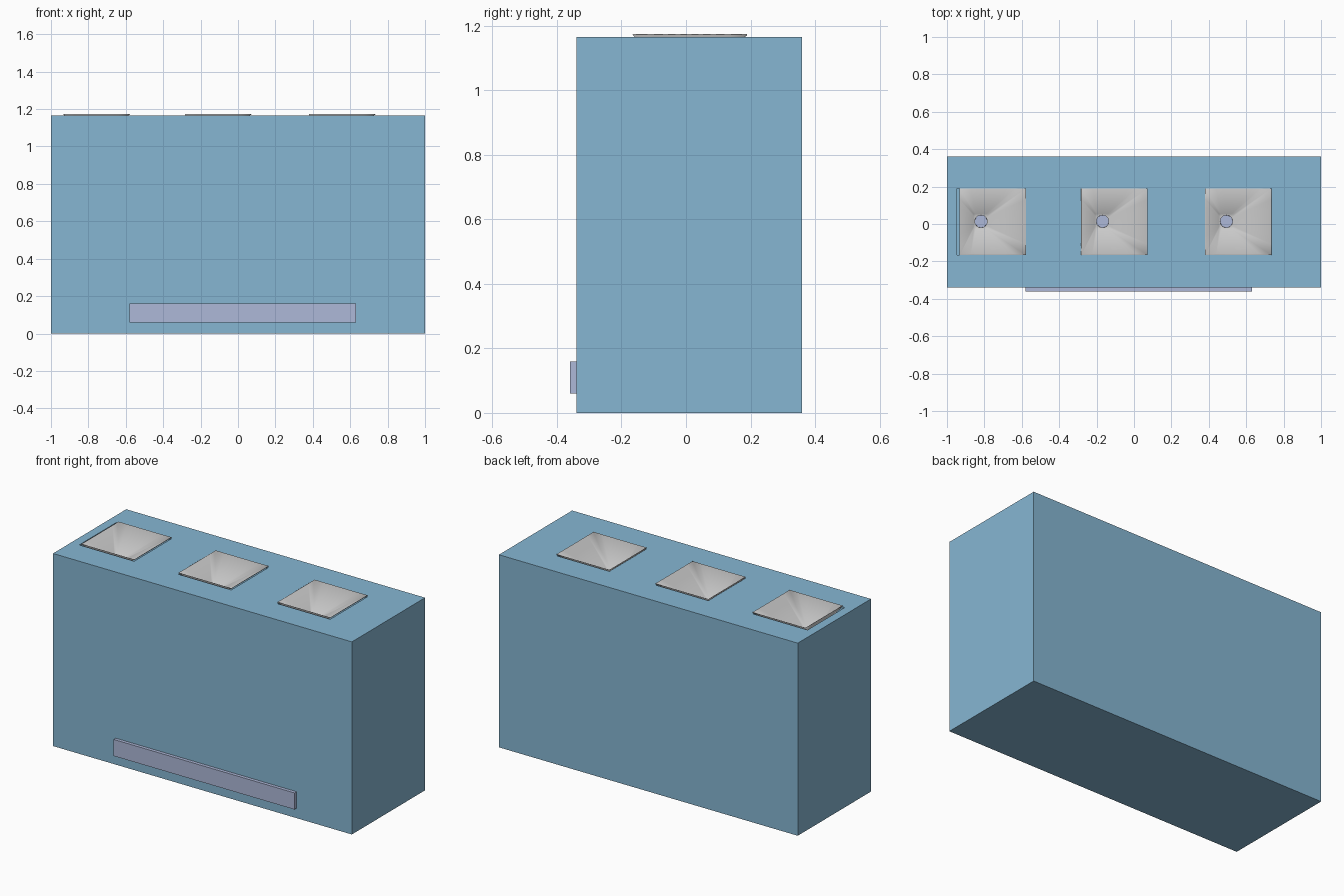
import bpy, bmesh
from math import cos, sin, pi, radians

if "Cube" in bpy.data.objects:
    bpy.data.objects.remove(bpy.data.objects["Cube"])

TOP, RIM, DEPTH = 1.165, 1.173, 0.125


def material(name, rgb):
    m = bpy.data.materials.new(name)
    m.diffuse_color = (*rgb, 1)
    m.use_nodes = True
    m.node_tree.nodes["Principled BSDF"].inputs["Base Color"].default_value = m.diffuse_color
    return m


BLUE = material("blue", (0.24, 0.47, 0.65))
LAVENDER = material("lavender", (0.42, 0.48, 0.69))


def box(name, lo, hi, mat=None):
    bpy.ops.mesh.primitive_cube_add(size=1, location=[(a + b) / 2 for a, b in zip(lo, hi)])
    o = bpy.context.object
    o.name = name
    o.scale = [b - a for a, b in zip(lo, hi)]
    bpy.ops.object.transform_apply(location=False, rotation=False, scale=True)
    if mat:
        o.data.materials.append(mat)
    return o


def ring(bm, cx, cy, z, r, square, n=32):
    vs = []
    for i in range(n):
        a = 2 * pi * i / n
        k = r / max(abs(cos(a)), abs(sin(a))) if square else r
        vs.append(bm.verts.new((cx + k * cos(a), cy + k * sin(a), z)))
    return vs


def funnel(name, x0):
    # off-centre square funnel ending in a short round spout
    bm = bmesh.new()
    dx, dy, zb = x0 + 0.114, 0.014, RIM - DEPTH
    rings = [ring(bm, x0 + 0.177, 0.012, RIM, 0.177, True),
             ring(bm, dx, dy, zb, 0.04, True),
             ring(bm, dx, dy, zb, 0.034, False),
             ring(bm, dx, dy, zb - 0.03, 0.034, False)]
    for a, b in zip(rings, rings[1:]):
        for i in range(len(a)):
            j = (i + 1) % len(a)
            bm.faces.new((a[j], a[i], b[i], b[j]))
    bmesh.ops.recalc_face_normals(bm, faces=bm.faces)
    me = bpy.data.meshes.new(name)
    bm.to_mesh(me)
    bm.free()
    o = bpy.data.objects.new(name, me)
    bpy.context.collection.objects.link(o)
    s = o.modifiers.new("shell", 'SOLIDIFY')
    s.thickness = 0.003
    s.offset = 0
    bpy.ops.object.select_all(action='DESELECT')
    o.select_set(True)
    bpy.context.view_layer.objects.active = o
    bpy.ops.object.shade_smooth_by_angle(angle=radians(60))
    # lavender disc closing the spout
    bpy.ops.mesh.primitive_cylinder_add(vertices=32, radius=0.034, depth=0.006,
                                        location=(dx, dy, zb - 0.027))
    d = bpy.context.object
    d.name = name + "_drain"
    d.data.materials.append(LAVENDER)


# cabinet and front plate
cabinet = box("cabinet", (-1, -0.34, 0), (1, 0.36, TOP), BLUE)
box("front_plate", (-0.58, -0.36, 0.06), (0.63, -0.335, 0.16), LAVENDER)

# square openings in the top, each holding a funnel
for side, x0, gap in (("left", -0.932, 0.014), ("middle", -0.282, 0), ("right", 0.38, 0)):
    cutter = box("cutter", (x0 - gap, -0.167, TOP - 0.22), (x0 + 0.354, 0.189, TOP + 0.1))
    cutter.hide_render = True
    m = cabinet.modifiers.new("opening", 'BOOLEAN')
    m.operation = 'DIFFERENCE'
    m.object = cutter
    m.solver = 'EXACT'
    bpy.context.view_layer.objects.active = cabinet
    bpy.ops.object.modifier_apply(modifier=m.name)
    bpy.data.objects.remove(cutter)
    funnel(side + "_funnel", x0)
